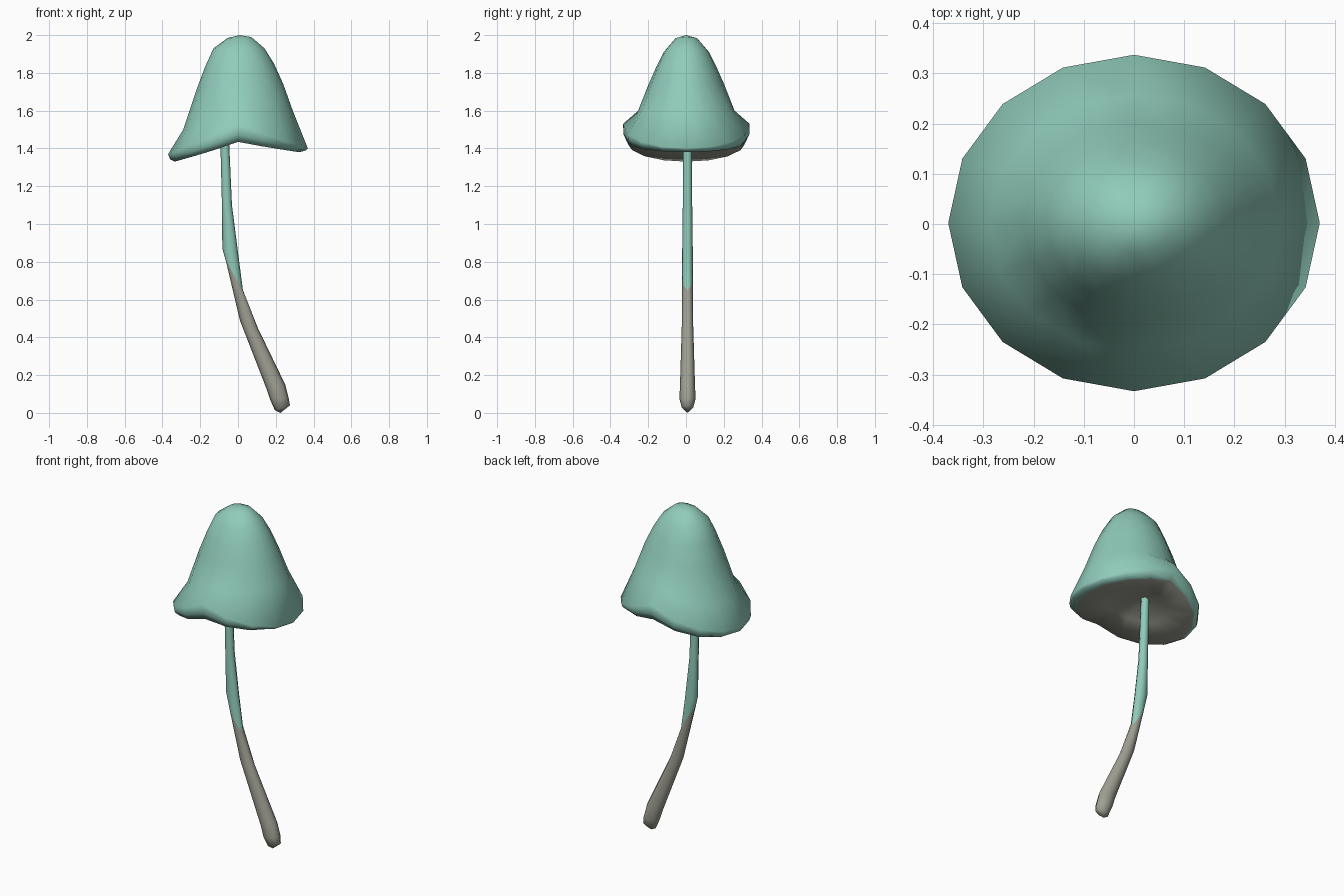
import bpy, math

if "Cube" in bpy.data.objects:
    bpy.data.objects.remove(bpy.data.objects["Cube"])

def material(name, rgb):
    m = bpy.data.materials.new(name)
    m.diffuse_color = (*rgb, 1)
    m.use_nodes = True
    m.node_tree.nodes["Principled BSDF"].inputs["Base Color"].default_value = m.diffuse_color
    return m

TEAL = material("teal", (0.28, 0.60, 0.495))
GREY = material("warm grey", (0.35, 0.35, 0.295))

def loft(name, rings, start, end, grey_from, angle):
    """Skin equal-sized rings, closing both ends to a point; bands from grey_from on are grey."""
    n = len(rings[0])
    verts = [start] + [p for r in rings for p in r] + [end]
    faces, mats = [], []
    last = len(verts) - 1
    for i in range(n):
        j = (i + 1) % n
        faces.append((0, 1 + i, 1 + j))
        mats.append(0)
        for k in range(len(rings) - 1):
            a, b = 1 + k * n, 1 + (k + 1) * n
            faces.append((a + i, b + i, b + j, a + j))
            mats.append(int(k >= grey_from))
        a = 1 + (len(rings) - 1) * n
        faces.append((a + i, last, a + j))
        mats.append(1)
    mesh = bpy.data.meshes.new(name)
    mesh.from_pydata(verts, [], faces)
    mesh.materials.append(TEAL)
    mesh.materials.append(GREY)
    for p, m in zip(mesh.polygons, mats):
        p.material_index = m
    ob = bpy.data.objects.new(name, mesh)
    bpy.context.collection.objects.link(ob)
    bpy.ops.object.select_all(action='DESELECT')
    ob.select_set(True)
    bpy.context.view_layer.objects.active = ob
    bpy.ops.object.mode_set(mode='EDIT')
    bpy.ops.mesh.select_all(action='SELECT')
    bpy.ops.mesh.normals_make_consistent(inside=False)
    bpy.ops.object.mode_set(mode='OBJECT')
    bpy.ops.object.shade_smooth_by_angle(angle=math.radians(angle))
    return ob

# Cap: bell with a wavy rim; each ring gives (radius, z) toward +x, -x and +-y
def cap_ring(right, left, side, n=16):
    pts = []
    for i in range(n):
        t = 2 * math.pi * i / n
        c, s = math.cos(t), math.sin(t)
        rx, zx = right if c >= 0 else left
        ry, zy = side
        pts.append((rx * c, .002 + ry * s, zy + (zx - zy) * abs(c) ** .9))
    return pts

cap = [cap_ring(*r) for r in (
    ((.07, 1.99), (.055, 1.985), (.06, 1.98)),
    ((.14, 1.93), (.13, 1.93), (.12, 1.91)),
    ((.19, 1.85), (.175, 1.83), (.16, 1.83)),
    ((.24, 1.74), (.22, 1.71), (.20, 1.74)),
    ((.29, 1.60), (.29, 1.50), (.255, 1.60)),
    ((.37, 1.40), (.37, 1.37), (.335, 1.53)),
    ((.36, 1.39), (.36, 1.343), (.333, 1.475)),
    ((.325, 1.38), (.335, 1.33), (.31, 1.435)),
    ((.16, 1.43), (.20, 1.40), (.16, 1.455)))]
loft("mushroom_cap", cap, (.01, 0, 2.0), (-.07, 0, 1.485), 7, 80)

# Stem: curved tube; each ring gives left (x, z), right (x, z) and half depth in y
def stem_ring(left, right, ry, n=8):
    pts = []
    for i in range(n):
        t = 2 * math.pi * i / n
        f = (1 + math.cos(t)) / 2
        pts.append((left[0] + (right[0] - left[0]) * f, .008 + ry * math.sin(t),
                    left[1] + (right[1] - left[1]) * f))
    return pts

stem = [stem_ring(*r) for r in (
    ((-.095, 1.50), (-.05, 1.50), .023),
    ((-.085, 1.10), (-.032, 1.10), .025),
    ((-.083, .87), (.0, .85), .028),
    ((-.063, .80), (.026, .65), .028),
    ((.01, .49), (.105, .45), .03),
    ((.15, .13), (.25, .15), .04),
    ((.17, .07), (.268, .08), .043),
    ((.195, .015), (.275, .04), .03))]
loft("mushroom_stem", stem, (-.072, .008, 1.51), (.225, .008, 0), 3, 60)
